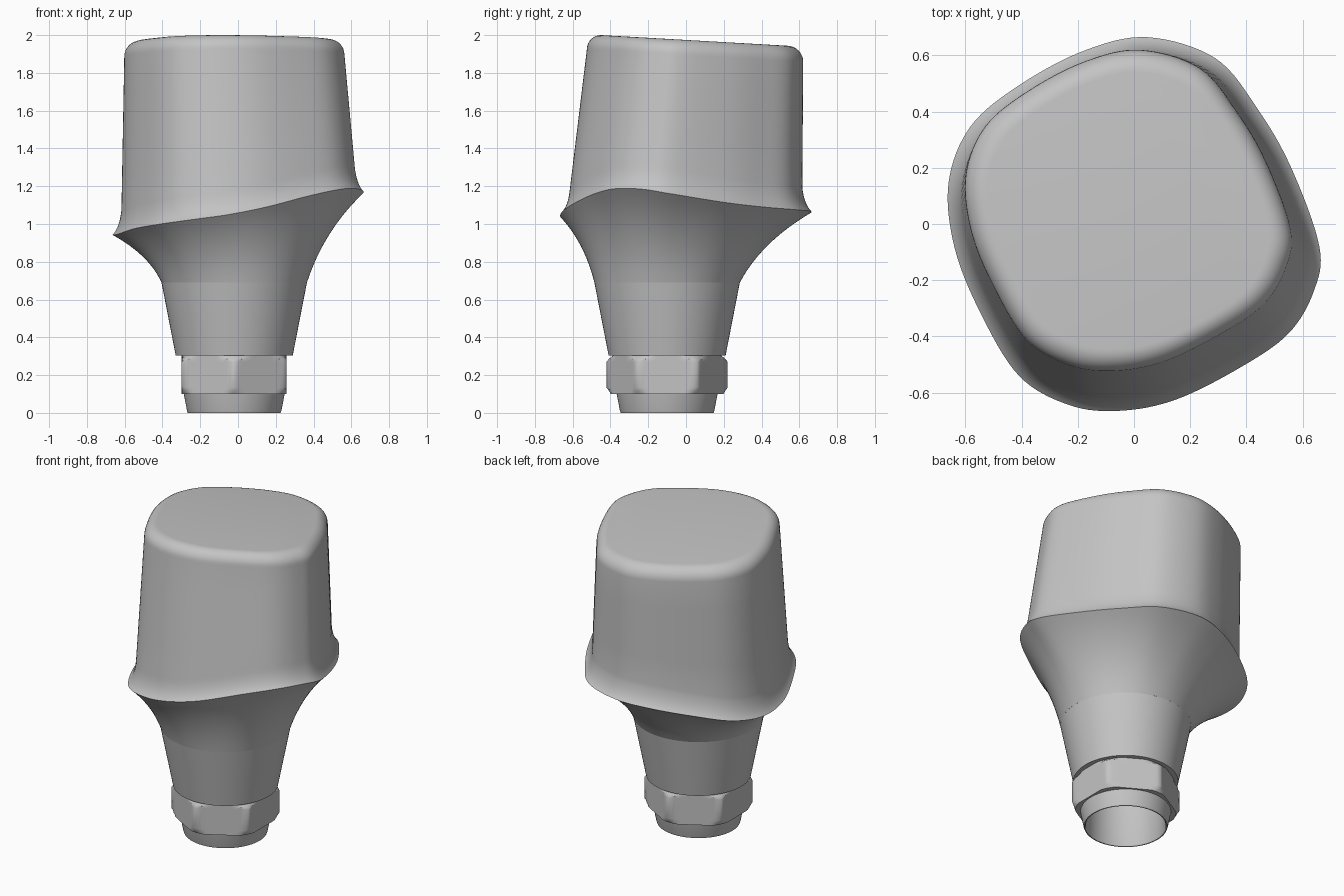
import bpy, bmesh
from math import sin, cos, pi, radians, atan2
from mathutils import Vector

if "Cube" in bpy.data.objects:
    bpy.data.objects.remove(bpy.data.objects["Cube"])

AXIS = Vector((-0.02, -0.10, 0))   # axis of the turned lower parts
SEG = 96

metal = bpy.data.materials.new("satin_grey_metal")
metal.use_nodes = True
GREY = (0.55, 0.55, 0.55, 1)
metal.diffuse_color = GREY
metal.node_tree.nodes["Principled BSDF"].inputs["Base Color"].default_value = GREY


def loft(name, rings, cap_start=False, cap_end=False):
    """Skin a list of equal closed rings, bottom to top."""
    bm = bmesh.new()
    rows = [[bm.verts.new(p) for p in ring] for ring in rings]
    n = len(rows[0])
    for a, b in zip(rows, rows[1:]):
        for j in range(n):
            k = (j + 1) % n
            bm.faces.new((a[j], a[k], b[k], b[j]))
    if cap_start:
        bm.faces.new(rows[0][::-1])
    if cap_end:
        bm.faces.new(rows[-1])
    mesh = bpy.data.meshes.new(name)
    bm.to_mesh(mesh)
    bm.free()
    mesh.materials.append(metal)
    ob = bpy.data.objects.new(name, mesh)
    bpy.context.collection.objects.link(ob)
    bpy.ops.object.select_all(action='DESELECT')
    ob.select_set(True)
    bpy.context.view_layer.objects.active = ob
    bpy.ops.object.shade_smooth_by_angle(angle=radians(32))
    return ob


def ring(z, radius):
    """Ring round the axis; radius is a function of angle."""
    angles = [2 * pi * j / SEG for j in range(SEG)]
    return [AXIS + Vector((radius(a) * cos(a), radius(a) * sin(a), z)) for a in angles]


def lathe(name, profile, **caps):
    return loft(name, [ring(z, lambda a, r=r: r) for r, z in profile], **caps)


def smooth_loop(points, steps):
    """Closed Catmull-Rom curve through the points."""
    pts, out = [Vector(p) for p in points], []
    n = len(pts)
    for i in range(n):
        a, b, c, d = (pts[(i + k) % n] for k in (-1, 0, 1, 2))
        for s in range(steps):
            t = s / steps
            out.append(0.5 * (2 * b + (c - a) * t + (2 * a - 5 * b + 4 * c - d) * t ** 2
                              + (3 * b - a - 3 * c + d) * t ** 3))
    return out


def bezier(a, b, c, t):
    return a * (1 - t) ** 2 + b * 2 * t * (1 - t) + c * t * t


# Wavy margin edge, counter-clockwise
margin = smooth_loop([
    (.66, -.08, 1.16), (.56, .20, 1.115), (.44, .41, 1.09), (.29, .59, 1.075),
    (.05, .665, 1.065), (-.17, .62, 1.045), (-.40, .50, 1.01), (-.58, .35, .97),
    (-.66, .15, .945), (-.64, -.08, .945), (-.55, -.31, .975), (-.41, -.54, 1.0),
    (-.23, -.645, 1.025), (-.05, -.665, 1.05), (.15, -.625, 1.09), (.38, -.51, 1.15),
    (.55, -.39, 1.185), (.64, -.24, 1.185)], 8)

# Flare from the round neck out to the margin
flare_rows = []
for i in range(13):
    row = []
    for m in margin:
        ang = atan2(m.y - AXIS.y, m.x - AXIS.x)
        base = AXIS + Vector((.385 * cos(ang), .385 * sin(ang), .69))
        mid = base.lerp(m, .3)
        mid.z = base.z + (m.z - base.z) * .58
        row.append(bezier(base, mid, m, i / 12))
    flare_rows.append(row)
loft("margin_flare", flare_rows)


# Crown post: concave shoulder, tapered wall, rounded sloping top
FILLET = .08


def top_point(m, arc):
    shrink = 1 - FILLET * (1 - cos(arc)) / .58
    x, y = -.02 + m.x * .877 * shrink, .048 + m.y * .86 * shrink
    plane = 2.0 - .057 * (y + .45)
    return Vector((x, y, plane - FILLET * (1 - sin(arc))))


def wall_foot(m):
    return Vector((m.x * .93, m.y * .925, m.z + .13))


def shoulder_mid(m):
    return Vector((m.x * .945, m.y * .94, m.z + .04))


crown_rows = [[bezier(m, shoulder_mid(m), wall_foot(m), i / 8) for m in margin]
              for i in range(9)]
crown_rows += [[wall_foot(m).lerp(top_point(m, 0), i / 4) for m in margin]
               for i in range(1, 4)]
crown_rows += [[top_point(m, i / 8 * pi / 2) for m in margin] for i in range(9)]
loft("crown_post", crown_rows, cap_end=True)

# Conical neck with a flat underside
lathe("conical_neck", [(.24, .305), (.31, .305), (.385, .69)])


# Hexagon with chamfered corners
def hex_radius(a):
    return .278 / cos((a % (pi / 3)) - pi / 6)


def hex_ring(z, limit):
    turn = pi / 6
    return ring(z, lambda a: min(hex_radius(a - turn), limit))


loft("hex_drive", [hex_ring(z, r) for z, r in (
    (.10, .262), (.10, .298), (.115, .307), (.135, .33),
    (.27, .33), (.285, .309), (.305, .285))])

# Hollow bottom collar with a blind bore
lathe("bottom_collar", [(.232, .6), (.235, .008), (.24, 0), (.246, 0), (.25, .012),
                        (.268, .105)], cap_start=True)
